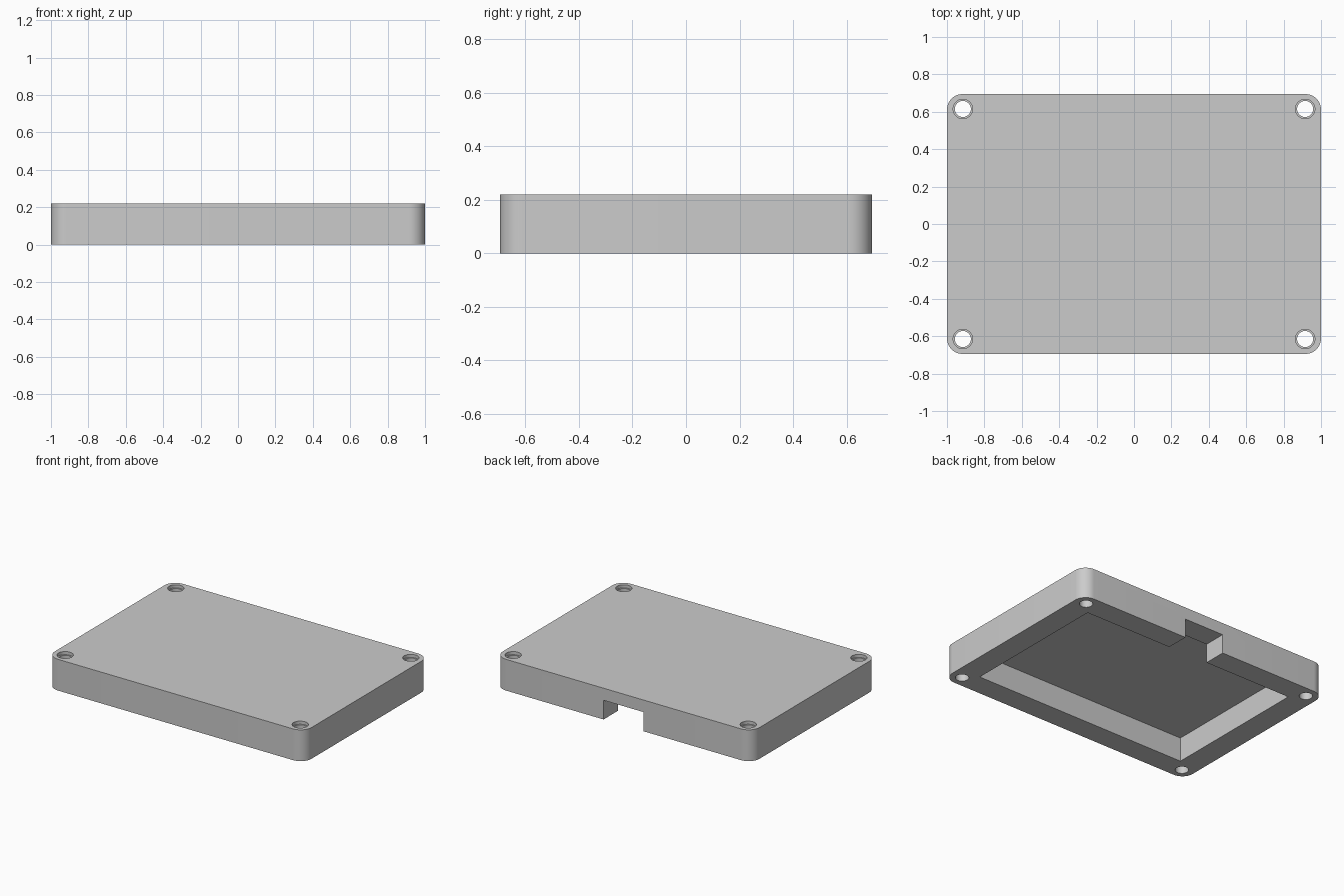
import bpy, bmesh, math
from mathutils import Matrix

old = bpy.data.objects.get("Cube")
if old:
    bpy.data.objects.remove(old, do_unlink=True)

W, D, H = 2.0, 1.39, 0.22          # outer size
R = 0.085                          # corner radius

grey = bpy.data.materials.new("light grey plastic")
grey.use_nodes = True
colour = (0.6, 0.6, 0.6, 1)
grey.diffuse_color = colour
grey.node_tree.nodes["Principled BSDF"].inputs["Base Color"].default_value = colour


def finish(name, bm):
    bmesh.ops.recalc_face_normals(bm, faces=bm.faces)
    mesh = bpy.data.meshes.new(name)
    bm.to_mesh(mesh)
    bm.free()
    mesh.materials.append(grey)
    obj = bpy.data.objects.new(name, mesh)
    bpy.context.collection.objects.link(obj)
    return obj


def box(name, x, y, z, radius=0):
    """Box from (min, max) pairs, with optional rounded upright edges."""
    bm = bmesh.new()
    size = [b - a for a, b in (x, y, z)]
    mid = [(a + b) / 2 for a, b in (x, y, z)]
    bmesh.ops.create_cube(bm, size=1, matrix=Matrix.Translation(mid) @ Matrix.Diagonal((*size, 1)))
    if radius:
        upright = [e for e in bm.edges if abs(e.verts[0].co.z - e.verts[1].co.z) > 0.01]
        bmesh.ops.bevel(bm, geom=upright, offset=radius, segments=12, profile=0.5, affect='EDGES')
    return finish(name, bm)


def cylinder(name, x, y, z0, z1, radius):
    bm = bmesh.new()
    bmesh.ops.create_cone(bm, cap_ends=True, segments=40, radius1=radius, radius2=radius,
                          depth=z1 - z0, matrix=Matrix.Translation((x, y, (z0 + z1) / 2)))
    return finish(name, bm)


# Rounded lid body
lid = box("lid", (-W / 2, W / 2), (-D / 2, D / 2), (0, H), R)

# Underside cavity and cable notch through the back wall
cutters = [box("cavity_cutter", (-0.835, 0.835), (-0.535, 0.535), (-0.1, 0.17)),
           box("cable_notch_cutter", (-0.155, 0.155), (0.4, 0.9), (-0.1, 0.135))]

# Corner screw holes, each with a shallow wider recess on top
for sx in (-1, 1):
    for sy in (-1, 1):
        x, y = sx * (W / 2 - R), sy * (D / 2 - R + 0.005)
        cutters.append(cylinder("screw_hole_cutter", x, y, -0.1, H + 0.1, 0.043))
        cutters.append(cylinder("screw_recess_cutter", x, y, H - 0.022, H + 0.1, 0.052))

bpy.ops.object.select_all(action='DESELECT')
lid.select_set(True)
bpy.context.view_layer.objects.active = lid
for cutter in cutters:
    cutter.hide_render = True
    mod = lid.modifiers.new("cut", 'BOOLEAN')
    mod.operation = 'DIFFERENCE'
    mod.solver = 'EXACT'
    mod.object = cutter
    bpy.ops.object.modifier_apply(modifier=mod.name)
    bpy.data.objects.remove(cutter, do_unlink=True)

bpy.ops.object.shade_smooth_by_angle(angle=math.radians(30))
